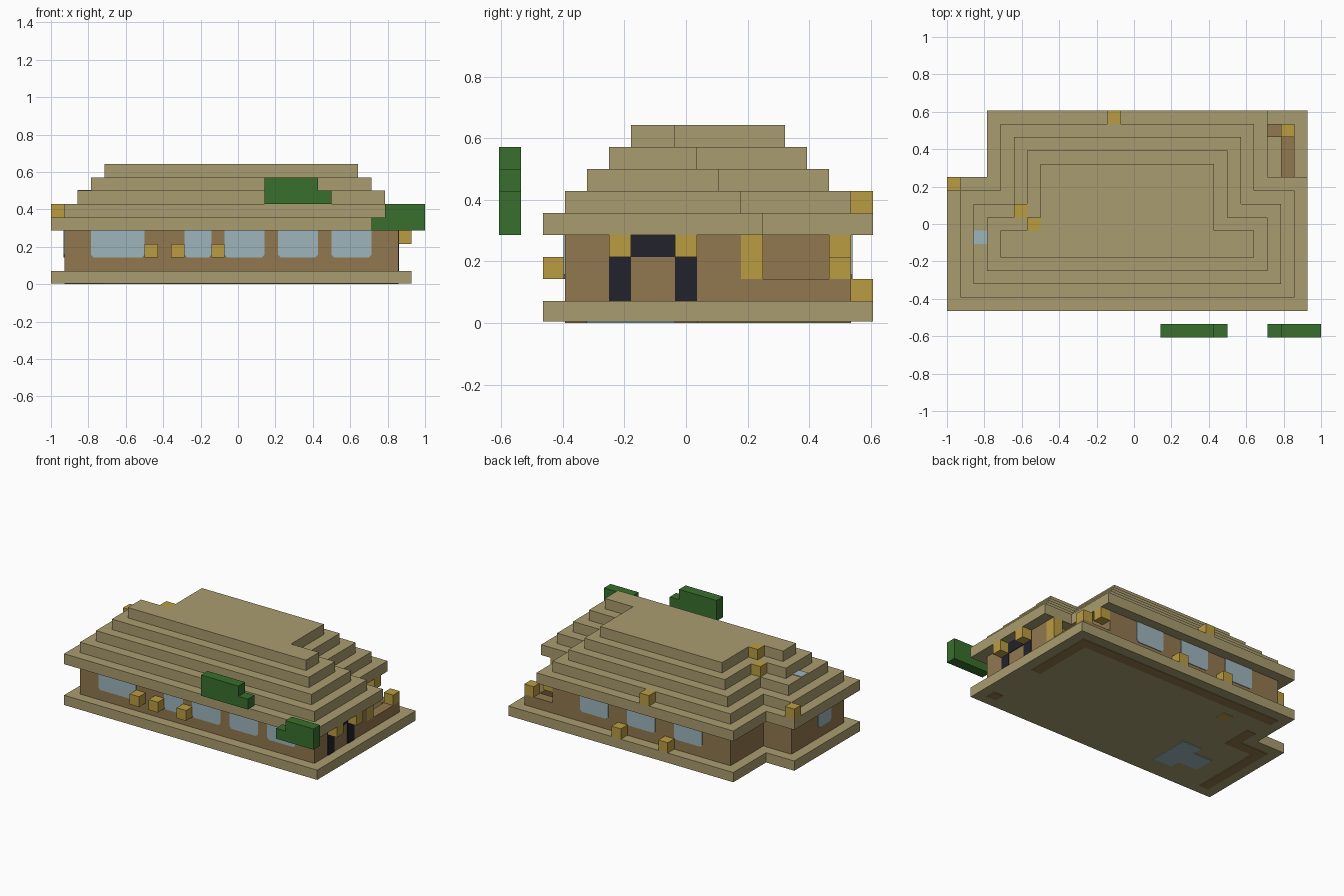
import bpy
import bmesh
from mathutils import Vector

old = bpy.data.objects.get("Cube")
if old:
    bpy.data.objects.remove(old, do_unlink=True)

U = 2 / 28                       # size of one building block
ORIGIN = Vector((-14, -8.5, 0))  # grid corner, in blocks
THIN = 0.06                      # thickness of painted plates, in blocks


def material(name, r, g, b):
    mat = bpy.data.materials.new(name)
    mat.use_nodes = True
    mat.diffuse_color = (r, g, b, 1)
    mat.node_tree.nodes["Principled BSDF"].inputs["Base Color"].default_value = (r, g, b, 1)
    return mat


STONE = material("sandstone", 0.40, 0.335, 0.16)
WOOD = material("brown_wood", 0.285, 0.19, 0.077)
GOLD = material("lamp_gold", 0.49, 0.335, 0.055)
GLASS = material("pale_glass", 0.337, 0.462, 0.497)
LEAF = material("leaf_green", 0.04, 0.162, 0.026)
DARK = material("dark_frame", 0.016, 0.016, 0.025)


def extrude(name, points, direction, mat):
    """Extrude a flat outline given in blocks."""
    bm = bmesh.new()
    face = bm.faces.new([bm.verts.new((Vector(p) + ORIGIN) * U) for p in points])
    moved = bmesh.ops.extrude_face_region(bm, geom=[face])["geom"]
    bmesh.ops.translate(bm, vec=Vector(direction) * U,
                        verts=[g for g in moved if isinstance(g, bmesh.types.BMVert)])
    bmesh.ops.recalc_face_normals(bm, faces=bm.faces)
    mesh = bpy.data.meshes.new(name)
    bm.to_mesh(mesh)
    bm.free()
    mesh.materials.append(mat)
    obj = bpy.data.objects.new(name, mesh)
    bpy.context.collection.objects.link(obj)
    return obj


def slab(name, outline, z0, z1, mat):
    return extrude(name, [(x, y, z0) for x, y in outline], (0, 0, z1 - z0), mat)


def box(name, x, y, z, mat, sx=1, sy=1, sz=1):
    return slab(name, [(x, y), (x + sx, y), (x + sx, y + sy), (x, y + sy)], z, z + sz, mat)


def stepped(n):
    """House outline with two notched back corners, inset by n blocks."""
    a, b, front, back, notch = n, 27 - n, 2 + n, 17 - n, 12 - n
    return [(a, front), (b, front), (b, notch), (b - 3, notch),
            (b - 3, back), (a + 3, back), (a + 3, notch), (a, notch)]


def pane(name, side, plane, u0, u1):
    """Window plate with clipped lower corners, on a wall facing x or y."""
    c = 0.2
    outline = [(u0 + c, 2), (u1 - c, 2), (u1, 2 + c), (u1, 4), (u0, 4), (u0, 2 + c)]
    if side == "y":
        pts, move = [(u, plane, v) for u, v in outline], (0, THIN, 0)
    else:
        pts, move = [(plane, u, v) for u, v in outline], (THIN, 0, 0)
    return extrude(name, pts, move, GLASS)


# Floor slab, walls and stepped roof
slab("floor_slab", [(0, 2), (27, 2), (27, 17), (3, 17), (3, 12), (0, 12)], THIN, 1, STONE)
slab("walls", stepped(1), 1, 4, WOOD)
for n in range(5):
    slab(f"roof_step_{n + 1}", stepped(n), 4 + n, 5 + n, STONE)

# Low porch wall at the back corner
box("porch_side_wall", 25, 11, 1, WOOD, sy=5)
box("porch_back_wall", 23, 15, 1, WOOD, sx=2)

# Windows
for i, (u0, u1) in enumerate([(3, 7), (10, 12), (13, 16), (17, 20), (21, 24)]):
    pane(f"front_window_{i + 1}", "y", 3 - THIN, u0, u1)
for i, u0 in enumerate([7, 12, 17]):
    pane(f"back_window_{i + 1}", "y", 16, u0, u0 + 3)
pane("side_window", "x", 1 - THIN, 5, 7)
box("skylight", 2, 7, 7, GLASS, sz=THIN)

# Dark door frame around a wooden door
for i, y in enumerate([5, 8]):
    box(f"door_jamb_{i + 1}", 26, y, 1, DARK, sx=THIN, sz=3)
box("door_lintel", 26, 6, 3, DARK, sx=THIN, sy=2)

# Lamps: front wall, door, porch, back ledge and roof
lamps = {
    "front_lamp": [(7, 2, 2), (9, 2, 2), (12, 2, 2)],
    "door_lamp": [(26, 5, 3), (26, 8, 3)],
    "porch_lamp": [(25, 11, 2), (25, 11, 3), (25, 15, 2), (23, 15, 3)],
    "back_lamp": [(10, 16, 1), (15, 16, 1), (12, 16, 5)],
    "roof_lamp": [(0, 11, 5), (5, 9, 7), (6, 8, 8)],
}
for name, cells in lamps.items():
    for i, cell in enumerate(cells):
        box(f"{name}_{i + 1}", *cell, GOLD)

# Floating hedges in front
for i, (x, z, lower, offset, upper) in enumerate([(16, 6, 5, 0, 4), (24, 4, 4, 1, 3)]):
    box(f"hedge_{i + 1}_lower", x, 0, z, LEAF, sx=lower)
    box(f"hedge_{i + 1}_upper", x + offset, 0, z + 1, LEAF, sx=upper)

# Painted marks on the underside of the floor
for i, (x, y, sx, sy) in enumerate([(4, 15, 22, 1), (25, 9, 1, 6), (25, 3, 1, 1),
                                    (1, 3, 1, 8), (2, 10, 3, 1), (4, 11, 1, 2)]):
    box(f"underside_trim_{i + 1}", x, y, 0, WOOD, sx, sy, THIN)
box("underside_patch", 6, 4, 0, GLASS, 2, 4, THIN)
box("underside_patch_side", 4, 5, 0, GLASS, 2, 2, THIN)
box("underside_spot", 7.5, 13, 0, GOLD, sz=THIN)
